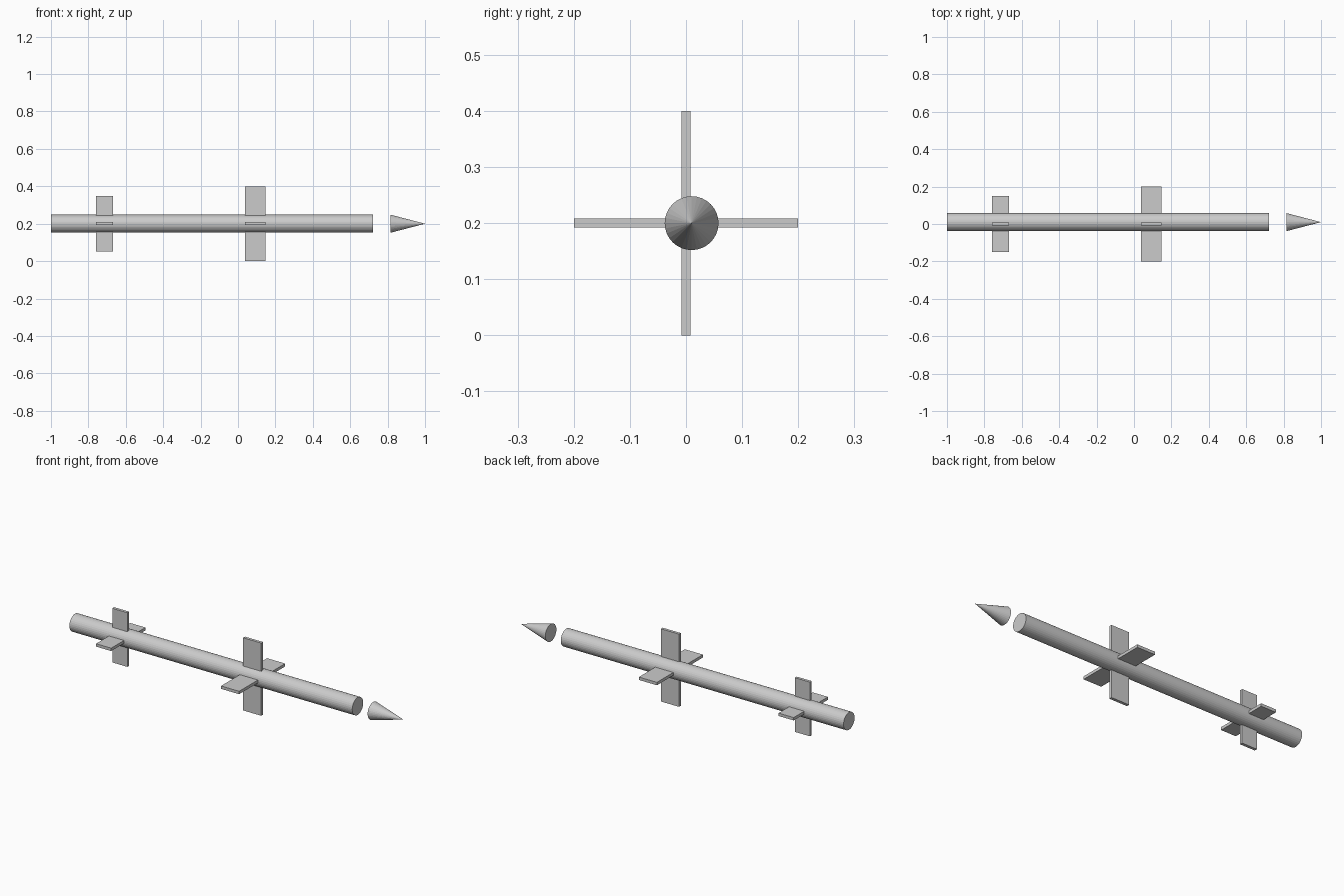
import bpy
from math import pi

if "Cube" in bpy.data.objects:
    bpy.data.objects.remove(bpy.data.objects["Cube"])

AXIS_Y, AXIS_Z, RADIUS = 0.01, 0.2, 0.048


def round_part(name, x0, x1, r0, r1):
    # Cylinder or cone lying along x
    bpy.ops.mesh.primitive_cone_add(vertices=32, radius1=r0, radius2=r1, depth=x1 - x0,
                                    location=((x0 + x1) / 2, AXIS_Y, AXIS_Z),
                                    rotation=(0, pi / 2, 0))
    bpy.context.object.name = name


def box(name, center, size):
    bpy.ops.mesh.primitive_cube_add(size=1, location=center)
    ob = bpy.context.object
    ob.name = name
    ob.scale = size
    bpy.ops.object.transform_apply(location=False, rotation=False, scale=True)


# Tube, tail nozzle and separated nose cone
round_part("body_tube", -0.915, 0.722, RADIUS, RADIUS)
round_part("tail_nozzle", -1.0, -0.915, RADIUS, RADIUS)
round_part("nose_cone", 0.816, 1.0, RADIUS, 0)

# Crossed fin plates running through the tube
for label, x, chord, span in (("wing", 0.092, 0.11, 0.4), ("tail", -0.714, 0.092, 0.298)):
    box(label + "_fin_vertical", (x, 0, AXIS_Z), (chord, 0.016, span))
    box(label + "_fin_horizontal", (x, 0, AXIS_Z), (chord, span, 0.016))
